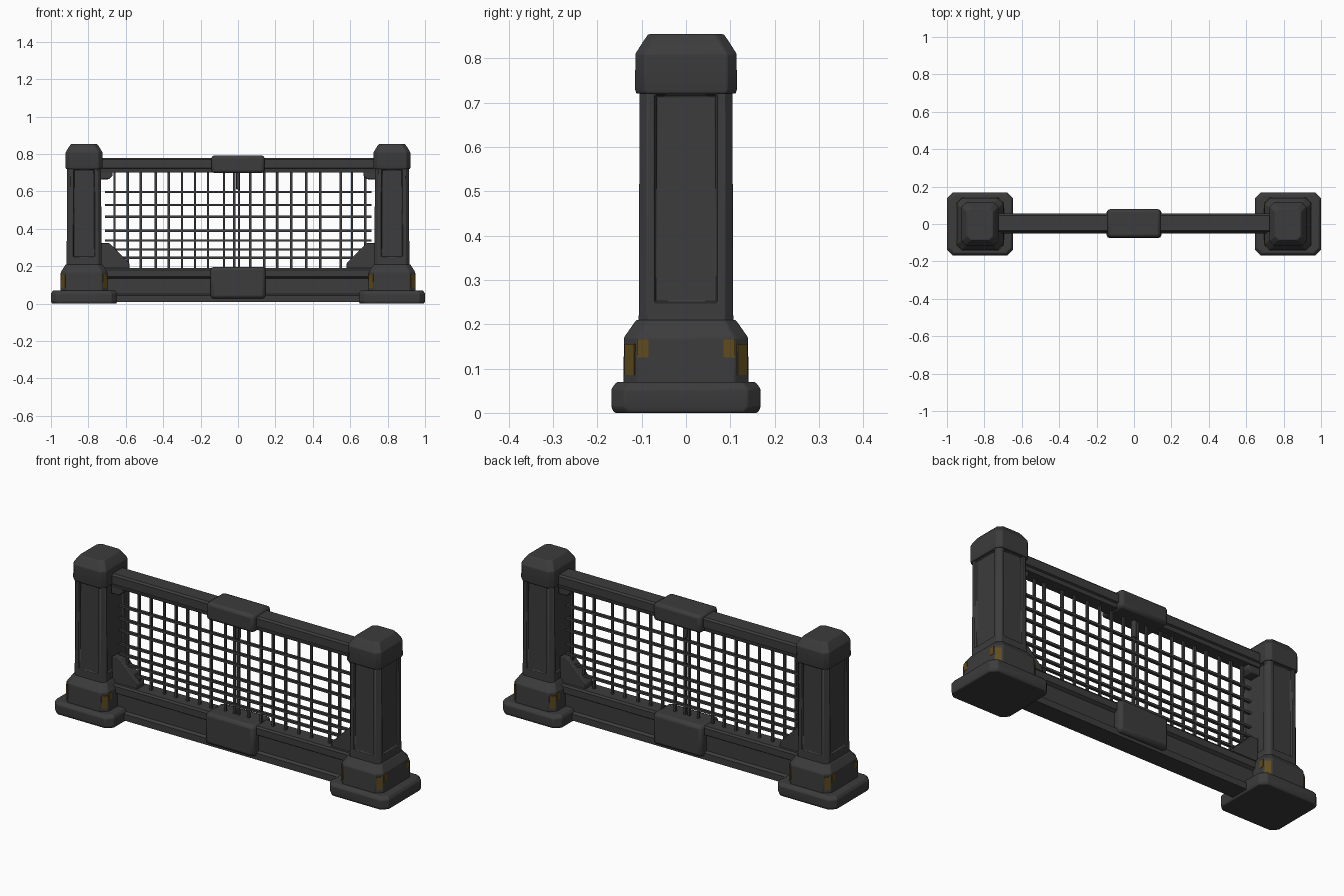
import bpy, bmesh, math
from mathutils import Vector

if "Cube" in bpy.data.objects:
    bpy.data.objects.remove(bpy.data.objects["Cube"])


def material(name, rgb):
    m = bpy.data.materials.new(name)
    m.diffuse_color = (*rgb, 1)
    m.use_nodes = True
    m.node_tree.nodes["Principled BSDF"].inputs["Base Color"].default_value = m.diffuse_color
    return m


IRON = material("dark iron", (0.045, 0.045, 0.045))
RUST = material("worn brass", (0.115, 0.07, 0.012))


def finish(name, bm, mat=IRON, bevel=0.0, segments=2):
    bmesh.ops.recalc_face_normals(bm, faces=bm.faces)
    me = bpy.data.meshes.new(name)
    bm.to_mesh(me)
    bm.free()
    me.materials.append(mat)
    ob = bpy.data.objects.new(name, me)
    bpy.context.collection.objects.link(ob)
    if bevel:
        mod = ob.modifiers.new("edges", 'BEVEL')
        mod.width, mod.segments = bevel, segments
        mod.limit_method, mod.angle_limit = 'ANGLE', math.radians(25)
    bpy.ops.object.select_all(action='DESELECT')
    ob.select_set(True)
    bpy.context.view_layer.objects.active = ob
    bpy.ops.object.shade_smooth_by_angle(angle=math.radians(30))
    return ob


def loft(cx, rings):
    """Octagonal stack; each ring is (z, half x, half y, corner cut)."""
    bm = bmesh.new()
    loops = []
    for z, hx, hy, c in rings:
        pts = [(hx, -hy + c), (hx, hy - c), (hx - c, hy), (-hx + c, hy),
               (-hx, hy - c), (-hx, -hy + c), (-hx + c, -hy), (hx - c, -hy)]
        loops.append([bm.verts.new((cx + x, y, z)) for x, y in pts])
    for a, b in zip(loops, loops[1:]):
        for i in range(8):
            j = (i + 1) % 8
            bm.faces.new((a[i], a[j], b[j], b[i]))
    bm.faces.new(loops[0][::-1])
    bm.faces.new(loops[-1])
    return bm


def prism(profile, axis, a, b):
    """Extrude a 2D profile along x (y,z points) or y (x,z points)."""
    bm = bmesh.new()
    place = (lambda p, t: (t, p[0], p[1])) if axis == 'X' else (lambda p, t: (p[0], t, p[1]))
    lo = [bm.verts.new(place(p, a)) for p in profile]
    hi = [bm.verts.new(place(p, b)) for p in profile]
    bm.faces.new(lo)
    bm.faces.new(hi[::-1])
    n = len(profile)
    for i in range(n):
        j = (i + 1) % n
        bm.faces.new((lo[i], lo[j], hi[j], hi[i]))
    return bm


def add_box(bm, x0, x1, y0, y1, z0, z1):
    vs = bmesh.ops.create_cube(bm, size=1)["verts"]
    for v in vs:
        v.co = Vector(((x0 + x1) / 2 + v.co.x * (x1 - x0),
                       (y0 + y1) / 2 + v.co.y * (y1 - y0),
                       (z0 + z1) / 2 + v.co.z * (z1 - z0)))
    return bm


def box(*lim):
    return add_box(bmesh.new(), *lim)


for s, side in ((-1, "left"), (1, "right")):
    cx = s * 0.823
    # foot slab and chamfered plinth
    finish(side + "_foot_slab", loft(cx, [(0.0, 0.172, 0.162, 0.03), (0.012, 0.177, 0.168, 0.03),
                                          (0.055, 0.177, 0.168, 0.03), (0.07, 0.166, 0.156, 0.03)]),
           bevel=0.004)
    finish(side + "_plinth", loft(cx, [(0.06, 0.127, 0.141, 0.03), (0.17, 0.124, 0.14, 0.03),
                                       (0.21, 0.098, 0.112, 0.025)]), bevel=0.004)
    # shaft with recessed panels
    bm = loft(cx, [(0.19, 0.095, 0.108, 0.018), (0.232, 0.093, 0.106, 0.018),
                   (0.735, 0.091, 0.105, 0.018)])
    bm.normal_update()
    panels = [f for f in bm.faces if f.calc_area() > 0.05]
    bmesh.ops.inset_individual(bm, faces=panels, thickness=0.022)
    bmesh.ops.inset_individual(bm, faces=panels, thickness=0.008, depth=-0.012)
    finish(side + "_shaft", bm, bevel=0.002, segments=1)
    # post cap
    finish(side + "_cap", loft(cx, [(0.72, 0.096, 0.112, 0.022), (0.73, 0.099, 0.115, 0.022),
                                    (0.81, 0.098, 0.114, 0.022), (0.84, 0.08, 0.095, 0.02),
                                    (0.854, 0.068, 0.085, 0.02)]), bevel=0.003)
    # worn patches on the plinth corners
    bm = bmesh.new()
    for dx in (-1, 1):
        for dy in (-1, 1):
            add_box(bm, *sorted((cx + dx * 0.104, cx + dx * 0.127)),
                    *sorted((dy * 0.085, dy * 0.110)), 0.125, 0.165)
            c = Vector((cx + dx * 0.1105, dy * 0.1255, 0))
            t = Vector((dx, -dy, 0)).normalized() * 0.015
            n = Vector((dx, dy, 0)).normalized() * 0.003
            ring = [c + t + n, c - t + n, c - t - n, c + t - n]
            lo = [bm.verts.new(p + Vector((0, 0, 0.085))) for p in ring]
            hi = [bm.verts.new(p + Vector((0, 0, 0.155))) for p in ring]
            bm.faces.new(lo)
            bm.faces.new(hi)
            for i in range(4):
                bm.faces.new((lo[i], lo[i - 1], hi[i - 1], hi[i]))
    finish(side + "_worn_corners", bm, RUST)
    # lower corner gusset and upper bracket
    g = [(s * x, z) for x, z in ((0.735, 0.18), (0.735, 0.325), (0.69, 0.325), (0.58, 0.215), (0.58, 0.18))]
    finish(side + "_gusset", prism(g, 'Y', -0.03, 0.03), bevel=0.004)
    finish(side + "_upper_bracket", prism(
        [(s * x, z) for x, z in ((0.74, 0.73), (0.74, 0.665), (0.69, 0.665), (0.67, 0.685), (0.67, 0.73))],
        'Y', -0.03, 0.035), bevel=0.005)

# top rail
top = [(-0.03, 0.702), (-0.034, 0.722), (-0.043, 0.726), (-0.043, 0.77), (-0.034, 0.779),
       (0.046, 0.779), (0.055, 0.77), (0.055, 0.726), (0.046, 0.722), (0.042, 0.702)]
finish("top_rail", prism(top, 'X', -0.735, 0.735))
# bottom rail with recessed web on both faces
half = [(0.05, 0.01), (0.05, 0.045), (0.034, 0.053), (0.034, 0.135), (0.05, 0.145), (0.05, 0.18), (0.043, 0.19)]
finish("bottom_rail", prism(half + [(-y, z) for y, z in reversed(half)], 'X', -0.735, 0.735))
# centre clamps
finish("top_clamp", box(-0.142, 0.142, -0.072, 0.08, 0.698, 0.793), bevel=0.016)
finish("bottom_clamp", box(-0.147, 0.147, -0.076, 0.078, 0.027, 0.197), bevel=0.018)
# hanging peg under the top clamp
finish("centre_peg", box(-0.01, 0.01, -0.012, 0.014, 0.61, 0.71), bevel=0.004)

# wire grille
bm = bmesh.new()
w = 0.006
for x in (-0.66, -0.59, -0.52, -0.44, -0.37, -0.30, -0.23, -0.16, -0.075, -0.02, 0.005,
          0.065, 0.14, 0.21, 0.285, 0.365, 0.44, 0.55, 0.61, 0.68):
    add_box(bm, x - w, x + w, -w, w, 0.18, 0.715)
for z in (0.245, 0.29, 0.338, 0.39, 0.465, 0.527, 0.597):
    add_box(bm, -0.71, 0.715, -w - 0.002, w + 0.002, z - w, z + w)
finish("wire_grille", bm)
